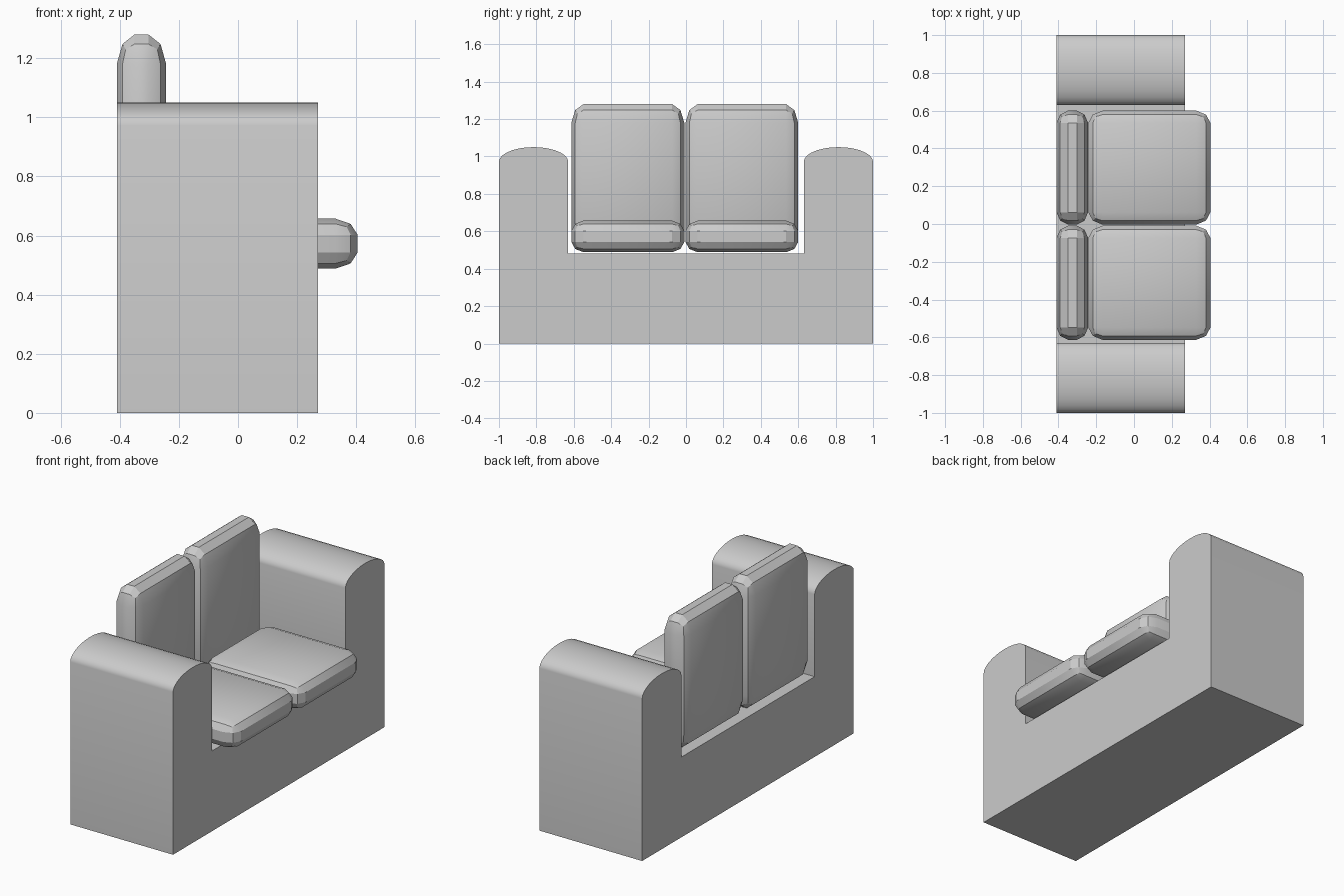
import bpy, bmesh, math
from itertools import product

if "Cube" in bpy.data.objects:
    bpy.data.objects.remove(bpy.data.objects["Cube"])


def finish(name, bm, angle):
    bmesh.ops.recalc_face_normals(bm, faces=bm.faces)
    mesh = bpy.data.meshes.new(name)
    bm.to_mesh(mesh)
    bm.free()
    obj = bpy.data.objects.new(name, mesh)
    bpy.context.collection.objects.link(obj)
    bpy.ops.object.select_all(action='DESELECT')
    obj.select_set(True)
    bpy.context.view_layer.objects.active = obj
    bpy.ops.object.shade_smooth_by_angle(angle=math.radians(angle))
    return obj


def cushion(name, lo, hi, soft):
    """Padded box: 3x3 grid per side, edges and corners pulled inward."""
    bm = bmesh.new()
    verts = {}
    for idx in product(range(4), repeat=3):
        outer = sum(i in (0, 3) for i in idx)
        if outer == 0:
            continue
        pull = (0, 0, 0.32, 0.5)[outer]
        co = []
        for i, l, h, s in zip(idx, lo, hi, soft):
            co.append((l + s * pull, l + s, h - s, h - s * pull)[i])
        verts[idx] = bm.verts.new(co)
    for axis, side, a, b in product(range(3), (0, 3), range(3), range(3)):
        quad = []
        for da, db in ((0, 0), (1, 0), (1, 1), (0, 1)):
            idx = [a + da, b + db]
            idx.insert(axis, side)
            quad.append(verts[tuple(idx)])
        bm.faces.new(quad)
    return finish(name, bm, 28)


# Frame: U-shaped profile with rounded arm tops, extruded along x
ARM_IN, ARM_OUT, SEAT_Z, ARC_Z, ARC_H = 0.63, 1.0, 0.48, 0.972, 0.078
mid, rad, steps = (ARM_IN + ARM_OUT) / 2, (ARM_OUT - ARM_IN) / 2, 14
arm = [(mid + rad * math.cos(math.pi * i / steps),
        ARC_Z + ARC_H * math.sin(math.pi * i / steps)) for i in range(steps + 1)]
half = [(ARM_OUT, 0)] + arm + [(ARM_IN, SEAT_Z)]
profile = half + [(-y, z) for y, z in reversed(half)]

bm = bmesh.new()
face = bm.faces.new([bm.verts.new((-0.41, y, z)) for y, z in profile])
ext = bmesh.ops.extrude_face_region(bm, geom=[face], use_keep_orig=True)
bmesh.ops.translate(bm, vec=(0.68, 0, 0),
                    verts=[g for g in ext['geom'] if isinstance(g, bmesh.types.BMVert)])
finish("sofa_frame", bm, 35)

# Seat and back cushions, one pair per side
for side, y0, y1 in (("left", -0.613, -0.009), ("right", -0.003, 0.6)):
    cushion("seat_cushion_" + side, (-0.242, y0, 0.488), (0.405, y1, 0.657), (0.075, 0.065, 0.055))
    cushion("back_cushion_" + side, (-0.41, y0, 0.488), (-0.243, y1, 1.28), (0.06, 0.065, 0.1))
